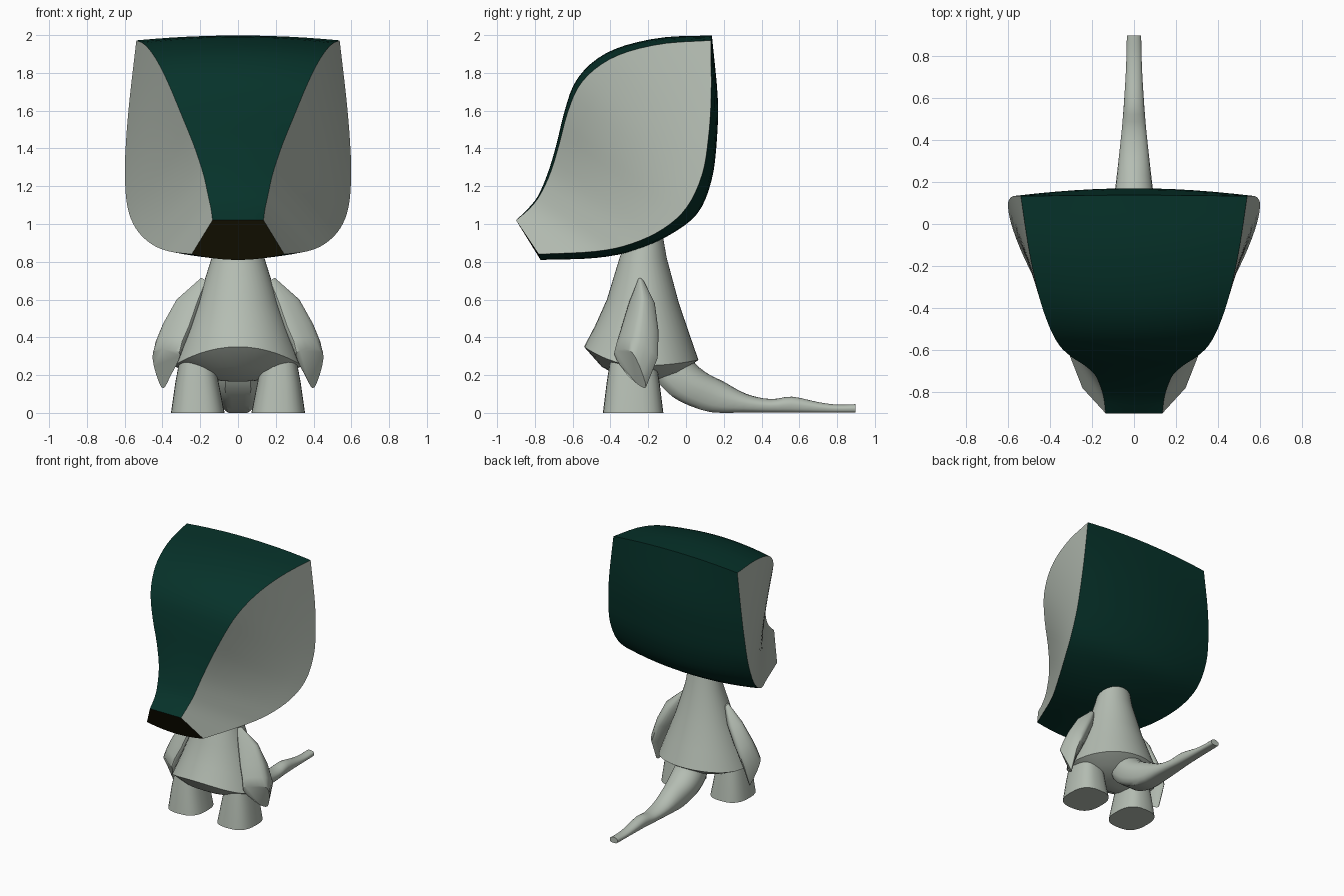
import bpy, bmesh, math
from mathutils import Vector

if "Cube" in bpy.data.objects:
    bpy.data.objects.remove(bpy.data.objects["Cube"])


def material(name, rgb):
    m = bpy.data.materials.new(name)
    m.diffuse_color = (*rgb, 1)
    m.use_nodes = True
    m.node_tree.nodes["Principled BSDF"].inputs["Base Color"].default_value = m.diffuse_color
    return m


GREY = material("pale grey", (0.46, 0.51, 0.45))
GREEN = material("dark green", (0.002, 0.032, 0.023))
BROWN = material("dark brown", (0.012, 0.010, 0.002))


def spline(pts, t, closed=False):
    """Catmull-Rom through pts, t from 0 to 1."""
    pts = [Vector(p) for p in pts]
    n = len(pts)
    f = t * (n if closed else n - 1)
    i = int(f) if closed else min(int(f), n - 2)
    u = f - i

    def get(k):
        if closed:
            return pts[k % n]
        if k < 0:
            return 2 * pts[0] - pts[1]
        if k >= n:
            return 2 * pts[-1] - pts[-2]
        return pts[k]
    a, b, c, d = (get(i + k) for k in (-1, 0, 1, 2))
    return 0.5 * (2 * b + (c - a) * u + (2 * a - 5 * b + 4 * c - d) * u * u
                  + (3 * b - a - 3 * c + d) * u ** 3)


def finish(bm, name, mats, angle=35):
    bmesh.ops.remove_doubles(bm, verts=bm.verts, dist=0.0004)
    bmesh.ops.recalc_face_normals(bm, faces=bm.faces)
    me = bpy.data.meshes.new(name)
    bm.to_mesh(me)
    bm.free()
    for m in mats:
        me.materials.append(m)
    ob = bpy.data.objects.new(name, me)
    bpy.context.collection.objects.link(ob)
    bpy.ops.object.select_all(action='DESELECT')
    ob.select_set(True)
    bpy.context.view_layer.objects.active = ob
    bpy.ops.object.shade_smooth_by_angle(angle=math.radians(angle))
    return ob


def grid(bm, rows, mat=0, wrap=False):
    """Skin a list of point rows with quads."""
    vs = [[bm.verts.new(p) for p in r] for r in rows]
    for r0, r1 in zip(vs, vs[1:]):
        n = len(r0)
        for j in range(n if wrap else n - 1):
            k = (j + 1) % n
            bm.faces.new((r0[j], r0[k], r1[k], r1[j])).material_index = mat
    return vs


def loft(name, rings, angle=35):
    """Closed tube with flat ends."""
    bm = bmesh.new()
    vs = grid(bm, rings, wrap=True)
    bm.faces.new(vs[0])
    bm.faces.new(vs[-1])
    return finish(bm, name, [GREY], angle)


# Head: edge curves (x, y, z) and matching centre-line curves (y, z)
front_edge = [(.538, .132, 1.972), (.50, -.12, 1.955), (.455, -.33, 1.905), (.41, -.47, 1.83),
              (.36, -.57, 1.725), (.30, -.63, 1.58), (.235, -.672, 1.42), (.185, -.718, 1.27),
              (.158, -.775, 1.15), (.143, -.83, 1.08), (.135, -.90, 1.02)]
front_mid = [(.137, 1.998), (-.12, 1.988), (-.345, 1.938), (-.49, 1.86), (-.59, 1.745),
             (-.645, 1.59), (-.685, 1.425), (-.728, 1.28), (-.78, 1.155), (-.833, 1.085), (-.90, 1.02)]
back_edge = [(.538, .132, 1.972), (.573, .133, 1.67), (.592, .118, 1.45), (.599, .085, 1.26),
             (.585, .005, 1.09), (.54, -.12, .975), (.46, -.29, .895), (.365, -.48, .855),
             (.245, -.78, .84)]
back_mid = [(.137, 1.998), (.168, 1.67), (.163, 1.44), (.135, 1.23), (.06, 1.055),
            (-.09, .94), (-.27, .86), (-.48, .82), (-.77, .81)]
N, M = 32, 12


def band(edge, mid):
    rows = []
    for i in range(N + 1):
        e = spline(edge, i / N)
        c = spline([(0, *p) for p in mid], i / N)
        row = []
        for j in range(M + 1):
            s = 2 * j / M - 1
            p = e.lerp(c, 1 - s * s)
            p.x = s * e.x
            row.append(p)
        rows.append(row)
    return rows


bm = bmesh.new()
front, back = band(front_edge, front_mid), band(back_edge, back_mid)
grid(bm, front, 1)
grid(bm, back, 1)
grid(bm, [front[-1], back[-1]], 2)                 # muzzle end
for col in (0, M):                                 # ruled cheeks
    grid(bm, [[f[col].lerp(b[col], k / 8) for k in range(9)] for f, b in zip(front, back)], 0)
bmesh.ops.dissolve_degenerate(bm, edges=bm.edges, dist=0.0003)
finish(bm, "head", [GREY, GREEN, BROWN])

# Body: tapered robe with a wavy hem and rounded underside
SEG = 40


def body_ring(cy, rx, ry, z, lift=0.0):
    ring = []
    for i in range(SEG):
        a = 2 * math.pi * i / SEG
        c, s = math.cos(a), math.sin(a)
        rise = lift * s * s * (1 if s < 0 else 0.3)
        ring.append((rx * c, cy + ry * s, z + rise))
    return ring


loft("body", [body_ring(-.215, .115, .09, .95), body_ring(-.227, .14, .125, .82),
              body_ring(-.229, .215, .19, .58, .02), body_ring(-.232, .285, .25, .40, .06),
              body_ring(-.237, .343, .303, .25, .10), body_ring(-.237, .25, .21, .205, .04),
              body_ring(-.237, .12, .10, .172, .01), body_ring(-.237, .02, .02, .165)])

# Arms: sleeves from shoulder to slanted cut; corners front, outer, back, inner
arm_rings = [
    [(.17, -.255, .70), (.195, -.245, .715), (.19, -.225, .70), (.165, -.235, .69)],
    [(.215, -.30, .59), (.325, -.235, .60), (.27, -.165, .58), (.205, -.22, .57)],
    [(.26, -.34, .46), (.395, -.255, .475), (.35, -.145, .43), (.26, -.23, .43)],
    [(.295, -.365, .38), (.43, -.27, .39), (.405, -.15, .29), (.31, -.26, .31)],
    [(.31, -.38, .32), (.45, -.285, .32), (.405, -.212, .135), (.355, -.31, .20)]]
# Legs: tapered rounded-square columns
for side, tag in ((1, "right"), (-1, "left")):
    def flip(p):
        return (side * p[0], p[1], p[2])
    loft("arm_" + tag, [[flip(spline(ring, i / 20, True)) for i in range(20)]
                        for ring in arm_rings], 40)
    rings = []
    for cx, rx, ry, z in ((.213, .142, .16, 0), (.217, .115, .14, .16), (.218, .09, .12, .29)):
        ring = []
        for i in range(28):
            a = 2 * math.pi * i / 28
            c, s = math.cos(a), math.sin(a)
            ring.append(flip((cx + rx * math.copysign(abs(c) ** .75, c),
                              -.28 + ry * math.copysign(abs(s) ** .75, s), z)))
        rings.append(ring)
    loft("leg_" + tag, rings)

# Tail: (top y, top z, bottom y, bottom z, half width), flattened on the ground
tail = [(.03, .29, -.17, .20, .11), (.06, .25, -.12, .13, .115), (.12, .205, -.03, .06, .11),
        (.20, .165, .13, .004, .09), (.32, .10, .30, .002, .073), (.45, .073, .45, .002, .058),
        (.56, .086, .56, .002, .049), (.70, .057, .70, .002, .04), (.80, .044, .80, .002, .036),
        (.897, .046, .897, .002, .034)]
rings = []
for i in range(28):
    ty, tz, by, bz, w = (spline([(r[0], r[1], 0) for r in tail], i / 27)[:2]
                         + spline([(r[2], r[3], r[4]) for r in tail], i / 27)[:])
    ring = []
    for k in range(20):
        a = 2 * math.pi * k / 20
        f = 0.5 + 0.5 * math.sin(a)
        if f < 0.5:
            f = max(0, f - 0.12)
        ring.append((w * math.cos(a), by + (ty - by) * f, max(0, bz + (tz - bz) * f)))
    rings.append(ring)
loft("tail", rings)
